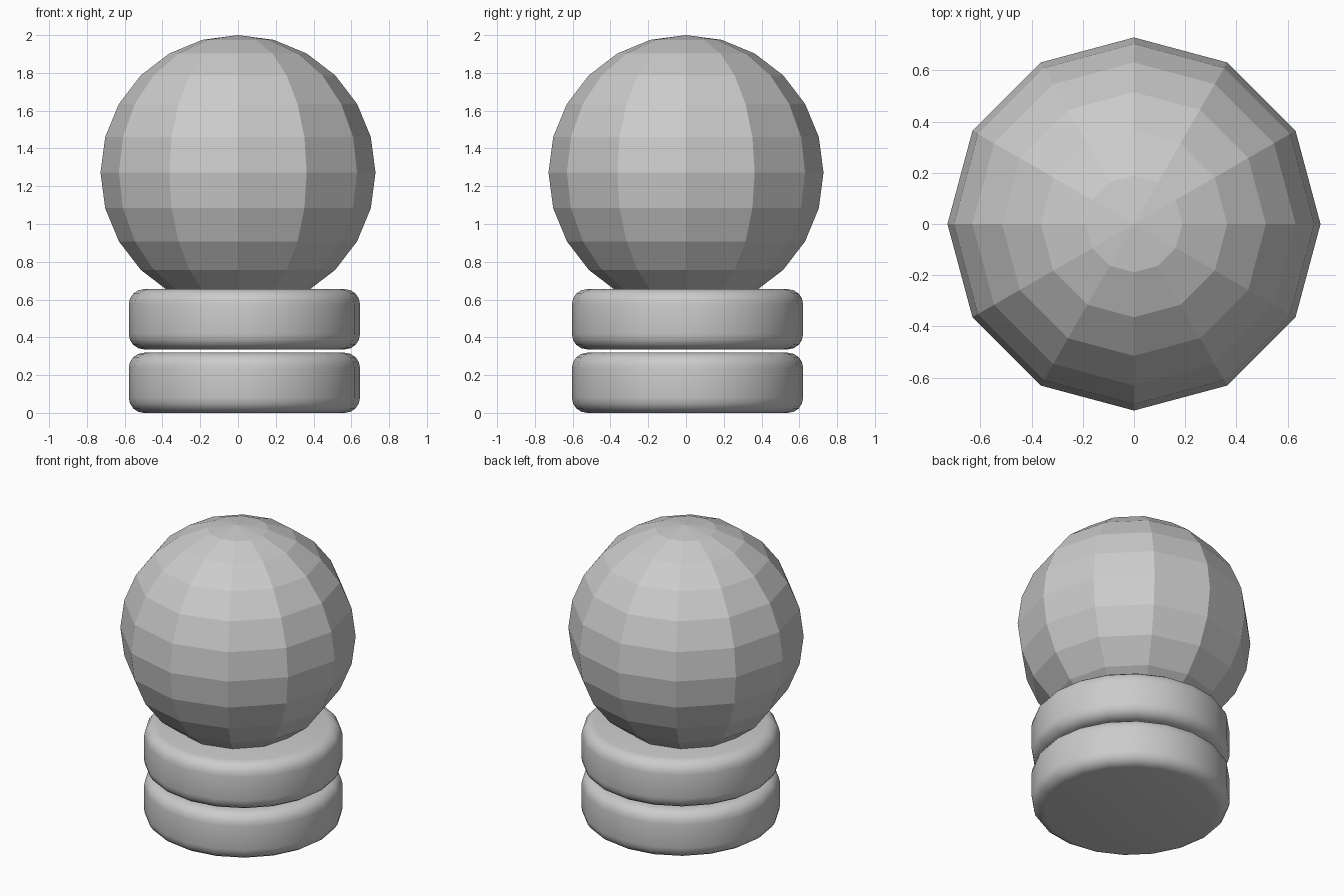
import bpy
from math import pi, sin, cos

if "Cube" in bpy.data.objects:
    bpy.data.objects.remove(bpy.data.objects["Cube"])

SIDES = 20
R, H, ROUND, STEPS = 0.612, 0.3185, 0.08, 4


def base_disc(name, z):
    # Rounded disc: revolve a profile with quarter-circle corners
    profile = []
    for cz, start in ((ROUND, -pi / 2), (H - ROUND, 0)):
        for i in range(STEPS + 1):
            a = start + i * pi / 2 / STEPS
            profile.append((R - ROUND + ROUND * cos(a), cz + ROUND * sin(a)))
    verts = [(r * cos(2 * pi * s / SIDES), r * sin(2 * pi * s / SIDES), h)
             for r, h in profile for s in range(SIDES)]
    n = len(profile)
    faces = [(k * SIDES + s, k * SIDES + (s + 1) % SIDES,
              (k + 1) * SIDES + (s + 1) % SIDES, (k + 1) * SIDES + s)
             for k in range(n - 1) for s in range(SIDES)]
    faces.append(tuple(reversed(range(SIDES))))
    faces.append(tuple(range((n - 1) * SIDES, n * SIDES)))
    mesh = bpy.data.meshes.new(name)
    mesh.from_pydata(verts, [], faces)
    mesh.shade_smooth()
    obj = bpy.data.objects.new(name, mesh)
    obj.location = (0.034, 0.008, z)
    bpy.context.collection.objects.link(obj)


# Two stacked discs, slightly off centre
base_disc("lower_disc", 0)
base_disc("upper_disc", 0.3365)

# Faceted ball sunk into the upper disc
bpy.ops.mesh.primitive_uv_sphere_add(segments=12, ring_count=12, radius=0.728,
                                     location=(0, 0, 1.272))
bpy.context.object.name = "faceted_ball"
